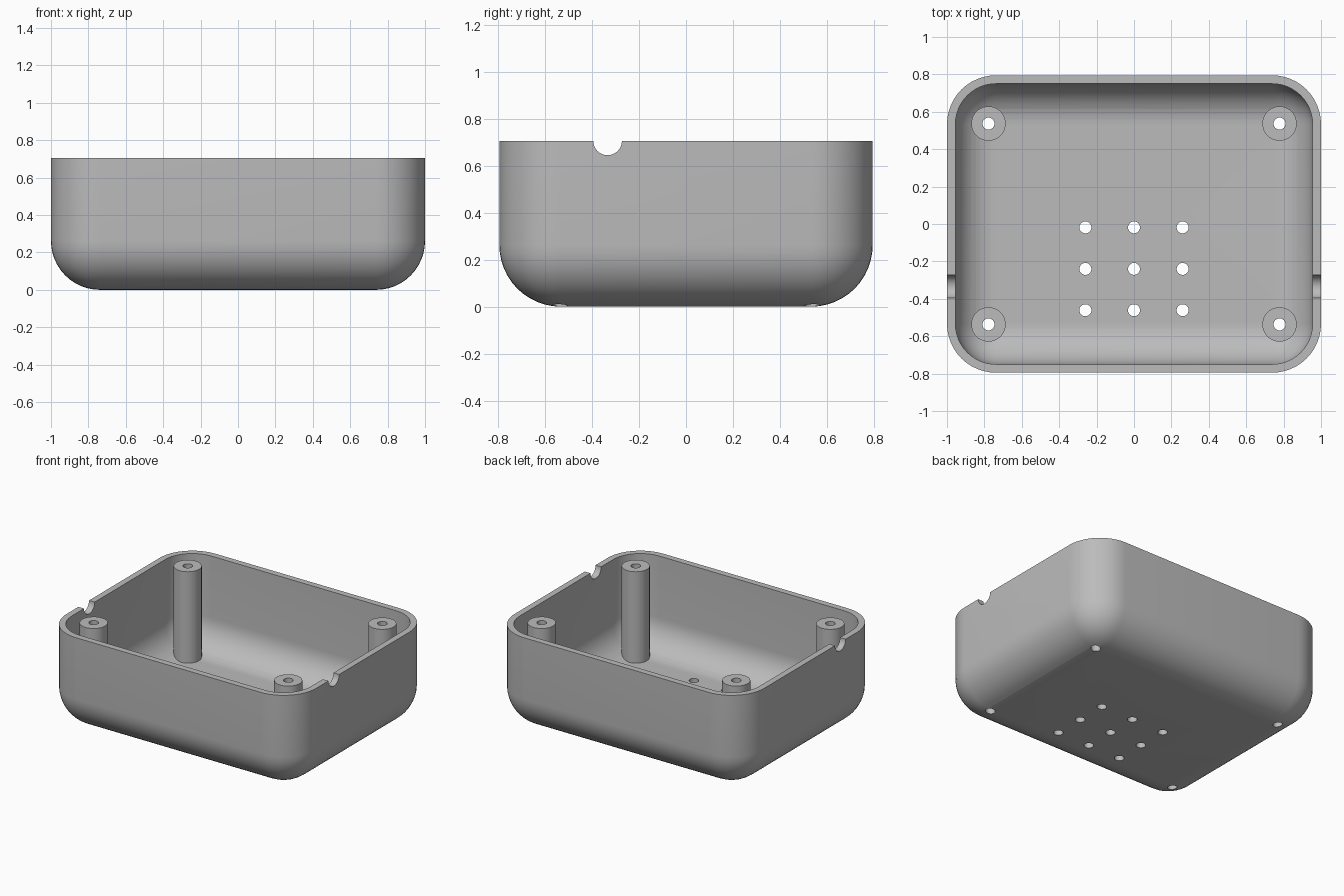
import bpy, bmesh, math
from mathutils import Matrix, Vector

if "Cube" in bpy.data.objects:
    bpy.data.objects.remove(bpy.data.objects["Cube"])

HALF_X, HALF_Y, HEIGHT = 1.0, 0.795, 0.706
ROUND, WALL = 0.262, 0.045

grey = bpy.data.materials.new("plain grey")
grey.use_nodes = True
grey.diffuse_color = (0.5, 0.5, 0.5, 1)
grey.node_tree.nodes["Principled BSDF"].inputs["Base Color"].default_value = (0.5, 0.5, 0.5, 1)


def add_object(name, bm):
    mesh = bpy.data.meshes.new(name)
    bm.to_mesh(mesh)
    bm.free()
    obj = bpy.data.objects.new(name, mesh)
    bpy.context.collection.objects.link(obj)
    mesh.materials.append(grey)
    return obj


def rounded_tub(name, hx, hy, bottom, top, radius):
    """Block with round sides and round bottom edges, and a flat open-edge top."""
    bm = bmesh.new()
    bmesh.ops.create_cube(bm, size=1)
    for v in bm.verts:
        v.co = Vector((v.co.x * 2 * hx, v.co.y * 2 * hy, top if v.co.z > 0 else bottom))
    edges = [e for e in bm.edges if min(v.co.z for v in e.verts) < top - 0.01]
    bmesh.ops.bevel(bm, geom=edges, offset=radius, segments=12, profile=0.5, affect='EDGES')
    return add_object(name, bm)


def cylinders(name, points, radius, low, high, sides=32):
    bm = bmesh.new()
    for x, y in points:
        bmesh.ops.create_cone(bm, cap_ends=True, segments=sides, radius1=radius, radius2=radius,
                              depth=high - low, matrix=Matrix.Translation((x, y, (low + high) / 2)))
    return add_object(name, bm)


def subtract(target, cutter):
    mod = target.modifiers.new("cut", 'BOOLEAN')
    mod.operation, mod.solver, mod.object = 'DIFFERENCE', 'EXACT', cutter
    bpy.context.view_layer.objects.active = target
    bpy.ops.object.modifier_apply(modifier=mod.name)
    bpy.data.objects.remove(cutter)


# Outer tub and the inner cavity
shell = rounded_tub("case_shell", HALF_X, HALF_Y, 0, HEIGHT, ROUND)
cavity = rounded_tub("cavity_cutter", HALF_X - WALL, HALF_Y - WALL, WALL, HEIGHT + 0.2, ROUND - WALL)

# Screw posts stay standing where the cavity is not cut
corners = [(sx * 0.778, sy * 0.537) for sx in (-1, 1) for sy in (-1, 1)]
subtract(cavity, cylinders("screw_posts", corners, 0.092, -0.1, HEIGHT + 0.4, 40))
subtract(shell, cavity)

# Screw holes and the grid of vent holes
vents = [(x, y) for x in (-0.26, 0, 0.26) for y in (-0.018, -0.24, -0.461)]
subtract(shell, cylinders("hole_cutter", corners + vents, 0.032, -0.1, HEIGHT + 0.1))

# Half-round cable notches in both side walls
notch = cylinders("notch_cutter", [(0, 0)], 0.061, -1.2, 1.2)
notch.data.transform(Matrix.Translation((0, -0.334, HEIGHT)) @ Matrix.Rotation(math.pi / 2, 4, 'Y'))
subtract(shell, notch)

# Smooth curves with crisp rims
bpy.ops.object.select_all(action='DESELECT')
shell.select_set(True)
bpy.context.view_layer.objects.active = shell
bpy.ops.object.shade_smooth_by_angle(angle=math.radians(30))
